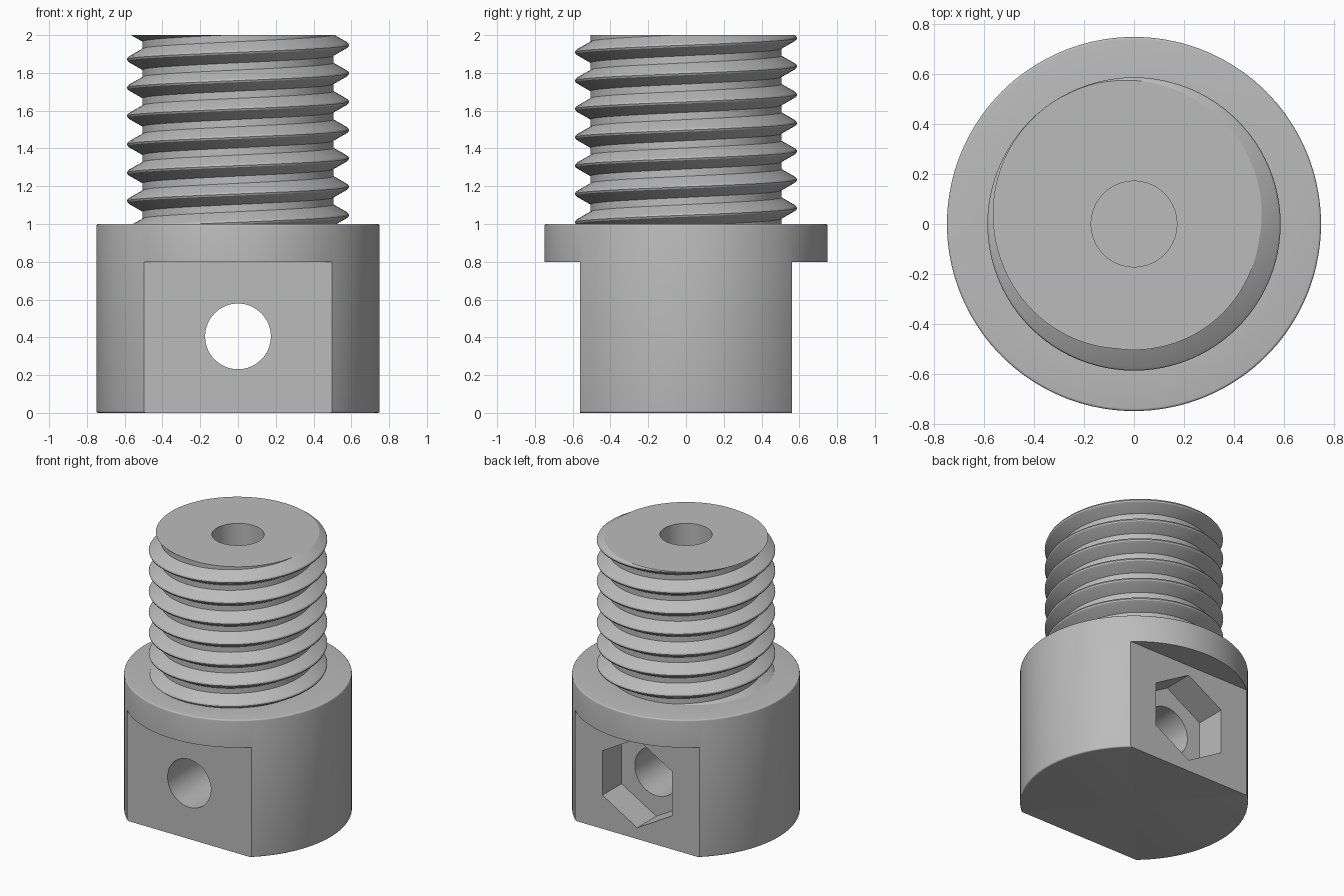
import bpy, bmesh, math
from mathutils import Matrix

if "Cube" in bpy.data.objects:
    bpy.data.objects.remove(bpy.data.objects["Cube"], do_unlink=True)

grey = bpy.data.materials.new("plain grey")
grey.use_nodes = True
colour = (0.5, 0.5, 0.5, 1)
grey.diffuse_color = colour
grey.node_tree.nodes["Principled BSDF"].inputs["Base Color"].default_value = colour

TAU = math.tau
PITCH = 0.15


def finish(name, bm, helper=False):
    bmesh.ops.recalc_face_normals(bm, faces=bm.faces)
    mesh = bpy.data.meshes.new(name)
    bm.to_mesh(mesh)
    bm.free()
    mesh.materials.append(grey)
    obj = bpy.data.objects.new(name, mesh)
    bpy.context.collection.objects.link(obj)
    obj.hide_render = helper
    return obj


def prism(name, radius, depth, sides, matrix):
    bm = bmesh.new()
    bmesh.ops.create_cone(bm, cap_ends=True, segments=sides, radius1=radius,
                          radius2=radius, depth=depth, matrix=matrix)
    return finish(name, bm, True)


def box(name, size, centre):
    bm = bmesh.new()
    bmesh.ops.create_cube(bm, size=1, matrix=Matrix.Translation(centre) @ Matrix.Diagonal((*size, 1)))
    return finish(name, bm, True)


def combine(target, tool, operation):
    mod = target.modifiers.new(tool.name, "BOOLEAN")
    mod.operation, mod.object, mod.solver = operation, tool, "EXACT"
    bpy.context.view_layer.objects.active = target
    bpy.ops.object.modifier_apply(modifier=mod.name)
    bpy.data.objects.remove(tool, do_unlink=True)


# Round head with softened rims
def make_head(radius=0.75, rim=0.01, segments=144):
    arc = [(math.cos(a) * rim, math.sin(a) * rim) for a in (i * TAU / 16 for i in range(5))]
    profile = [(0, 0)] + [(radius - rim + c, rim - s) for c, s in reversed(arc)]
    profile += [(radius - rim + c, 1 - rim + s) for c, s in arc] + [(0, 1)]
    bm = bmesh.new()
    verts = [bm.verts.new((r, 0, z)) for r, z in profile]
    edges = [bm.edges.new(pair) for pair in zip(verts, verts[1:])]
    bmesh.ops.spin(bm, geom=verts + edges, cent=(0, 0, 0), axis=(0, 0, 1),
                   angle=TAU, steps=segments, use_merge=True)
    bmesh.ops.remove_doubles(bm, verts=bm.verts, dist=1e-5)
    return finish("threaded_bolt", bm)


# Helical thread, cut flat at both ends
def make_thread(bottom=0.95, top=2.0, segments=96):
    profile = [(0.505, -0.056), (0.575, -0.016), (0.584, -0.009), (0.588, 0),
               (0.584, 0.009), (0.575, 0.016), (0.505, 0.056)]
    bm = bmesh.new()
    rings = []
    for i in range(segments * 10 + 1):
        a = i / segments * TAU
        z = 1.047 + PITCH * (i / segments - 2)
        points = profile + [(0.505, PITCH - 0.056)]
        rings.append([bm.verts.new((r * math.cos(a), r * math.sin(a), z + dz)) for r, dz in points])
    for lower, upper in zip(rings, rings[1:]):
        for j in range(len(lower) - 1):
            bm.faces.new((lower[j], upper[j], upper[j + 1], lower[j + 1]))
    bmesh.ops.remove_doubles(bm, verts=bm.verts, dist=1e-5)
    for height, up in ((bottom, -1), (top, 1)):
        cut = bmesh.ops.bisect_plane(bm, geom=bm.verts[:] + bm.edges[:] + bm.faces[:],
                                     plane_co=(0, 0, height), plane_no=(0, 0, up), clear_outer=True)
        rim = [e for e in cut["geom_cut"] if isinstance(e, bmesh.types.BMEdge)]
        bmesh.ops.contextual_create(bm, geom=rim)
    return finish("thread", bm, True)


bolt = make_head()
combine(bolt, make_thread(), "UNION")

# Two wrench flats on the head
for side in (-1, 1):
    combine(bolt, box("flat_cutter", (2, 0.4, 1), (0, side * 0.76, 0.3)), "DIFFERENCE")

# Cross hole, hexagonal nut pocket at the back, and bore from the top
along_y = Matrix.Rotation(math.pi / 2, 4, "X")
cross = Matrix.Translation((0, 0, 0.405)) @ along_y
combine(bolt, prism("cross_hole", 0.174, 2, 64, cross), "DIFFERENCE")
pocket = Matrix.Translation((0, 0.56, 0.405)) @ along_y
combine(bolt, prism("nut_pocket", 0.323, 0.44, 6, pocket), "DIFFERENCE")
combine(bolt, prism("top_bore", 0.172, 2, 64, Matrix.Translation((0, 0, 1.8))), "DIFFERENCE")

bpy.ops.object.select_all(action="DESELECT")
bolt.select_set(True)
bpy.context.view_layer.objects.active = bolt
bpy.ops.object.shade_smooth_by_angle(angle=math.radians(28))
